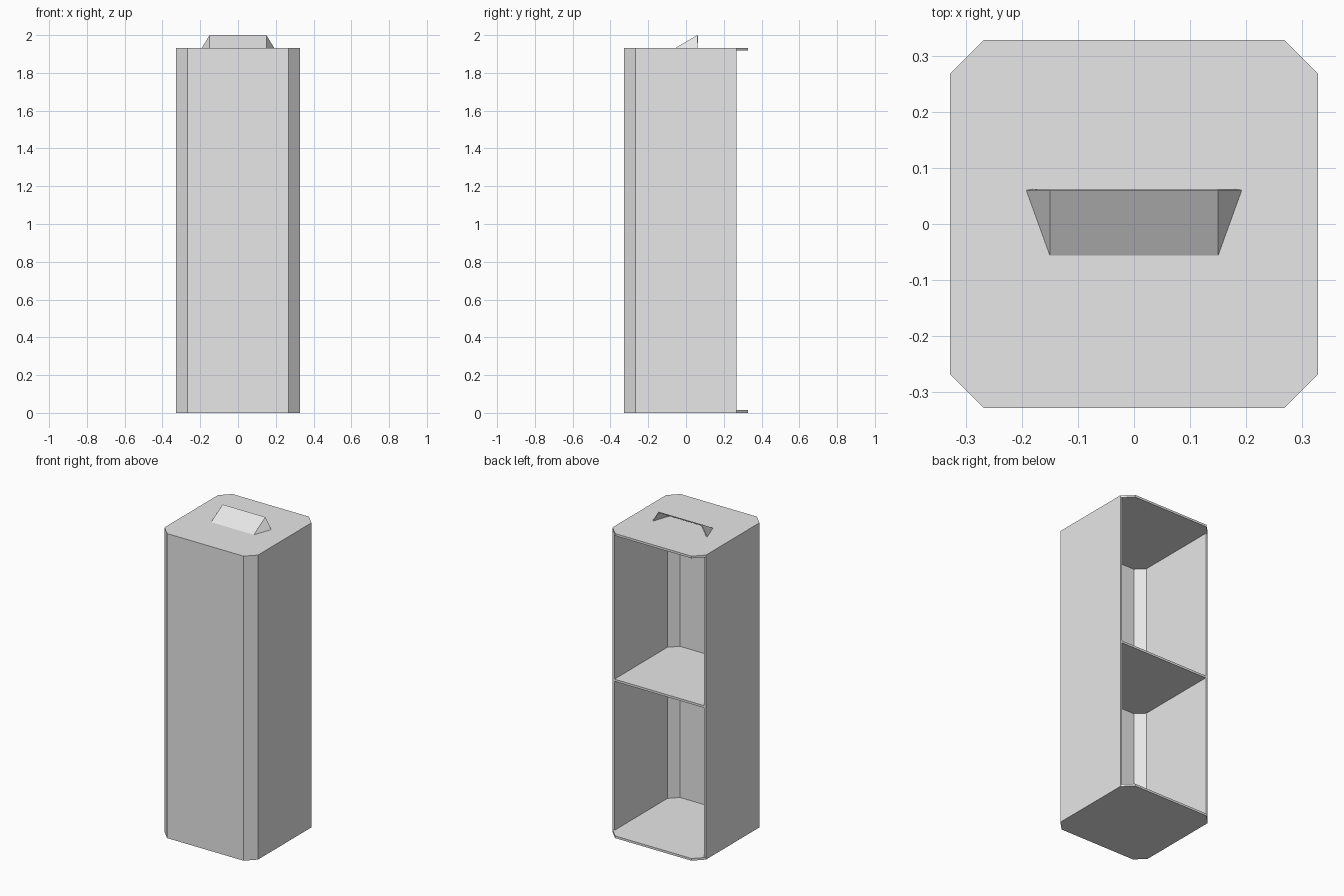
import bpy, bmesh
from math import sqrt

default = bpy.data.objects.get("Cube")
if default:
    bpy.data.objects.remove(default, do_unlink=True)

HALF, CUT, T = 0.328, 0.06, 0.014     # half width, corner chamfer, sheet thickness
BACK = 0.268                          # rear edge of the walls
TOP, PEAK = 1.932, 2.0                # lid surface, hood ridge

grey = bpy.data.materials.new("light_grey")
grey.use_nodes = True
colour = (0.8, 0.8, 0.8, 1)
grey.diffuse_color = colour
grey.node_tree.nodes["Principled BSDF"].inputs["Base Color"].default_value = colour


def finish(name, bm):
    mesh = bpy.data.meshes.new(name)
    bm.to_mesh(mesh)
    bm.free()
    mesh.materials.append(grey)
    obj = bpy.data.objects.new(name, mesh)
    bpy.context.collection.objects.link(obj)
    return obj


def prism(name, outline, z0, z1):
    """Extrude a flat outline from z0 up to z1."""
    bm = bmesh.new()
    face = bm.faces.new([bm.verts.new((x, y, z0)) for x, y in outline])
    grown = bmesh.ops.extrude_face_region(bm, geom=[face])["geom"]
    bmesh.ops.translate(bm, vec=(0, 0, z1 - z0),
                        verts=[g for g in grown if isinstance(g, bmesh.types.BMVert)])
    bmesh.ops.recalc_face_normals(bm, faces=bm.faces)
    return finish(name, bm)


def tray(inset):
    """Outline with chamfered front corners and a straight open back."""
    h = HALF - inset
    k = h - (CUT - inset * (2 - sqrt(2)))
    return [(-h, BACK), (-h, -k), (-k, -h), (k, -h), (h, -k), (h, BACK)]


# Bottom and top plates with all corners chamfered
k = HALF - CUT
plate = [(-HALF, -k), (-k, -HALF), (k, -HALF), (HALF, -k),
         (HALF, k), (k, HALF), (-k, HALF), (-HALF, k)]
prism("bottom_plate", plate, 0, T)
prism("top_plate", plate, TOP - T, TOP)

# Wrapped front and side walls
prism("wall_shell", tray(0) + tray(T)[::-1], T, TOP - T)

# Middle shelf
mid = TOP / 2
prism("middle_shelf", tray(T), mid - T / 2, mid + T / 2)

# Sloped hood, open at the back
bm = bmesh.new()
a, b, c, d, e, f = [bm.verts.new(p) for p in (
    (-0.15, -0.056, TOP), (0.15, -0.056, TOP),
    (0.15, 0.06, PEAK), (-0.15, 0.06, PEAK),
    (-0.192, 0.06, TOP), (0.192, 0.06, TOP))]
for loop in ((a, b, c, d), (a, d, e), (b, f, c)):
    bm.faces.new(loop)
hood = finish("top_hood", bm)
solid = hood.modifiers.new("thickness", 'SOLIDIFY')
solid.thickness = 0.006
solid.offset = -1
